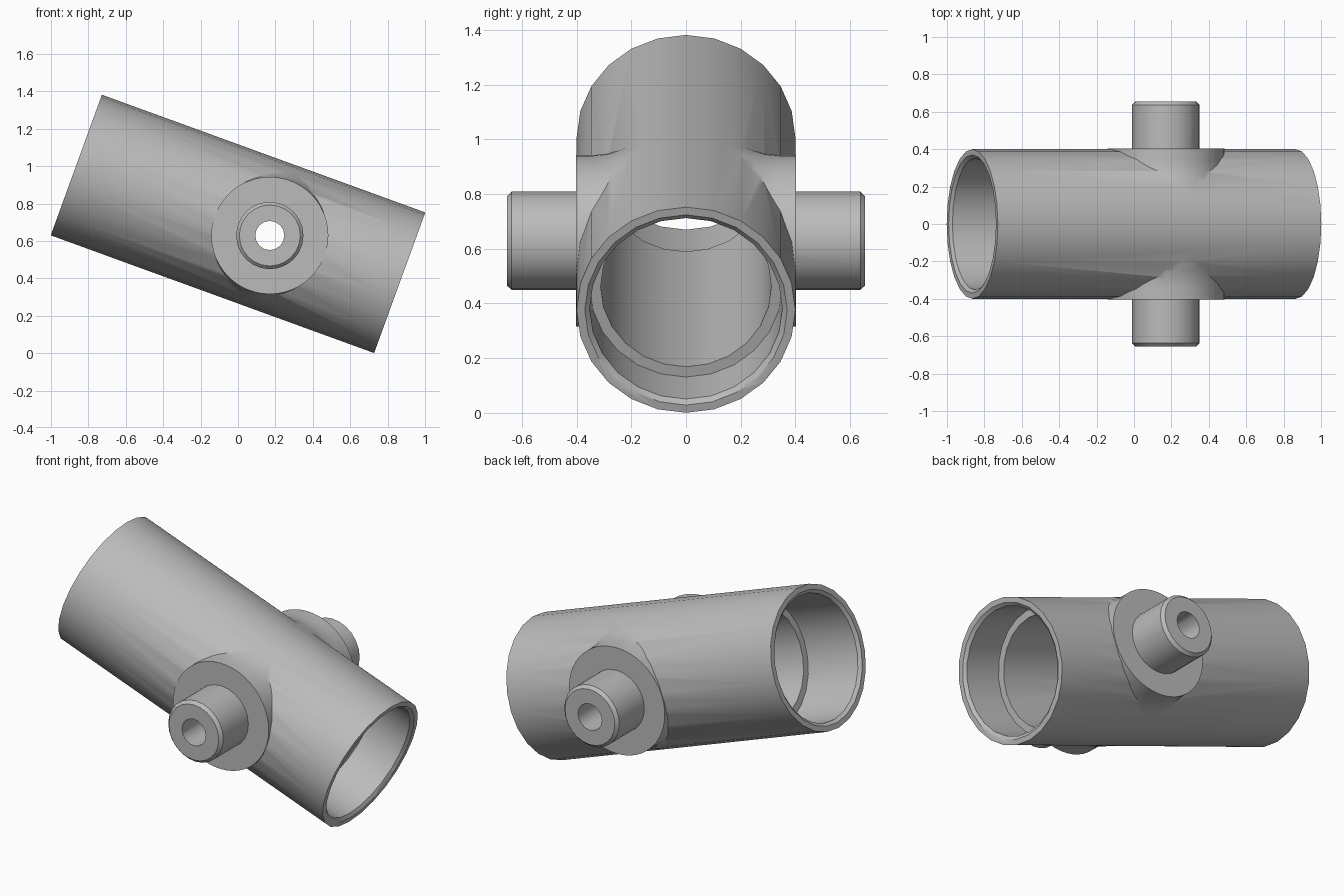
import bpy, bmesh
from math import radians, cos, sin, tau
from mathutils import Matrix

if "Cube" in bpy.data.objects:
    bpy.data.objects.remove(bpy.data.objects["Cube"], do_unlink=True)

steel = bpy.data.materials.new("grey_steel")
steel.use_nodes = True
GREY = (0.5, 0.5, 0.5, 1)
steel.diffuse_color = GREY
steel.node_tree.nodes["Principled BSDF"].inputs["Base Color"].default_value = GREY


def lathe(name, profile, sides, matrix):
    """Closed solid turned from (radius, height) points around local z."""
    bm = bmesh.new()
    rings = [[bm.verts.new((r * cos(tau * i / sides), r * sin(tau * i / sides), h))
              for i in range(sides)] for r, h in profile]
    for a, b in zip(rings, rings[1:]):
        for i in range(sides):
            j = (i + 1) % sides
            bm.faces.new((a[i], a[j], b[j], b[i]))
    bm.faces.new(rings[0][::-1])
    bm.faces.new(rings[-1])
    bmesh.ops.recalc_face_normals(bm, faces=bm.faces)
    bm.transform(matrix)
    mesh = bpy.data.meshes.new(name)
    bm.to_mesh(mesh)
    bm.free()
    mesh.materials.append(steel)
    obj = bpy.data.objects.new(name, mesh)
    bpy.context.collection.objects.link(obj)
    return obj


def combine(target, other, operation):
    mod = target.modifiers.new(operation, "BOOLEAN")
    mod.operation, mod.solver, mod.object = operation, "EXACT", other
    bpy.context.view_layer.objects.active = target
    bpy.ops.object.modifier_apply(modifier=mod.name)
    bpy.data.objects.remove(other, do_unlink=True)


def mirrored(half):
    return [(r, -h) for r, h in reversed(half)] + half


# Placement: sloping tube, level cross pins on its axis
HALF = 0.92
tube_frame = Matrix.Translation((0, 0, 0.691)) @ Matrix.Rotation(radians(110), 4, "Y")
pin_frame = Matrix.Translation((0.17, 0, 0.629)) @ Matrix.Rotation(radians(90), 4, "X")

# Outer tube
body = lathe("trunnion_tube", [(0.4, -HALF), (0.4, HALF)], 24, tube_frame)

# Flared bosses and chamfered pins on both sides
boss = [(0.385, 0.1), (0.35, 0.2), (0.33, 0.25), (0.318, 0.29), (0.313, 0.34),
        (0.313, 0.403)]
pin = [(0.18, 0.3), (0.18, 0.637), (0.163, 0.655)]
combine(body, lathe("bosses", mirrored(boss), 48, pin_frame), "UNION")
combine(body, lathe("pins", mirrored(pin), 24, pin_frame), "UNION")

# Stepped bore with a chamfered mouth at each end
cavity = [(0.375, -HALF - 0.01), (0.37, -HALF), (0.352, -HALF + 0.015),
          (0.352, -0.56), (0.312, -0.56), (0.312, 0.67), (0.352, 0.67),
          (0.352, HALF - 0.015), (0.37, HALF), (0.375, HALF + 0.01)]
combine(body, lathe("cavity", cavity, 24, tube_frame), "DIFFERENCE")

# Through hole in the pins
combine(body, lathe("pin_hole", [(0.078, -1), (0.078, 1)], 16, pin_frame), "DIFFERENCE")

bpy.ops.object.select_all(action="DESELECT")
body.select_set(True)
bpy.context.view_layer.objects.active = body
bpy.ops.object.shade_smooth_by_angle(angle=radians(30))
